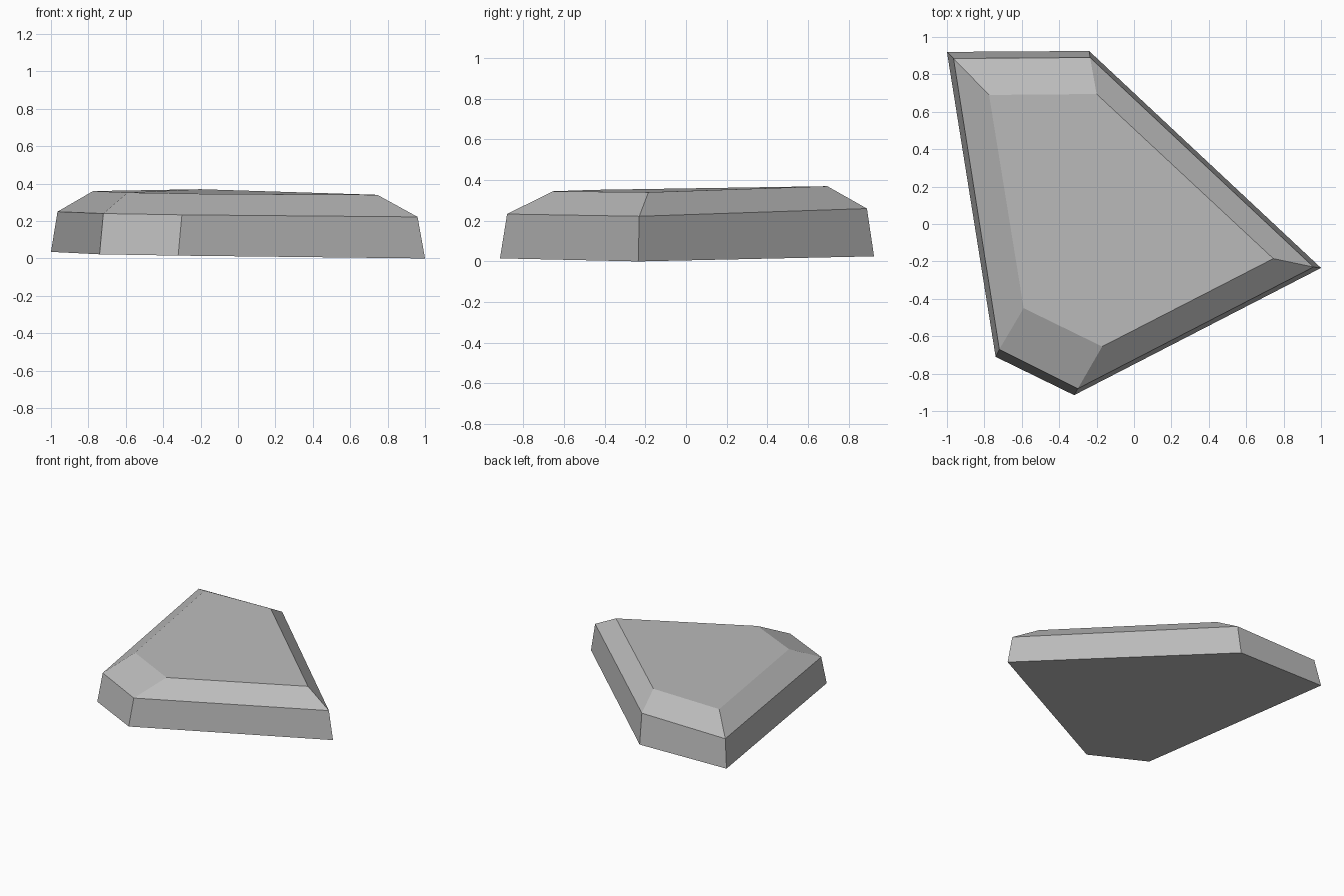
import bpy
import bmesh

cube = bpy.data.objects.get("Cube")
if cube:
    bpy.data.objects.remove(cube, do_unlink=True)

# Grey stone material
stone = bpy.data.materials.new("grey_stone")
stone.use_nodes = True
grey = (0.5, 0.5, 0.5, 1)
stone.diffuse_color = grey
stone.node_tree.nodes["Principled BSDF"].inputs["Base Color"].default_value = grey

# Five-cornered outlines: base, shoulder and top of the bevel
base = [(-1, .92, .035), (-.24, .925, .025), (1, -.235, 0), (-.32, -.915, .015), (-.74, -.71, .022)]
shoulder = [(-.965, .885, .25), (-.235, .89, .26), (.96, -.23, .222), (-.30, -.88, .233), (-.72, -.67, .24)]
top = [(-.775, .69, .36), (-.20, .695, .37), (.745, -.185, .34), (-.17, -.655, .345), (-.59, -.45, .352)]

# Slab: bridge each outline to the next, then cap both ends
bm = bmesh.new()
rings = [[bm.verts.new(p) for p in ring] for ring in (base, shoulder, top)]
for low, high in zip(rings, rings[1:]):
    for i in range(len(low)):
        j = (i + 1) % len(low)
        bm.faces.new((low[i], low[j], high[j], high[i]))
bm.faces.new(rings[0])
bm.faces.new(rings[-1])
bmesh.ops.recalc_face_normals(bm, faces=bm.faces)

mesh = bpy.data.meshes.new("stone_slab")
bm.to_mesh(mesh)
bm.free()
mesh.materials.append(stone)
slab = bpy.data.objects.new("stone_slab", mesh)
bpy.context.collection.objects.link(slab)
